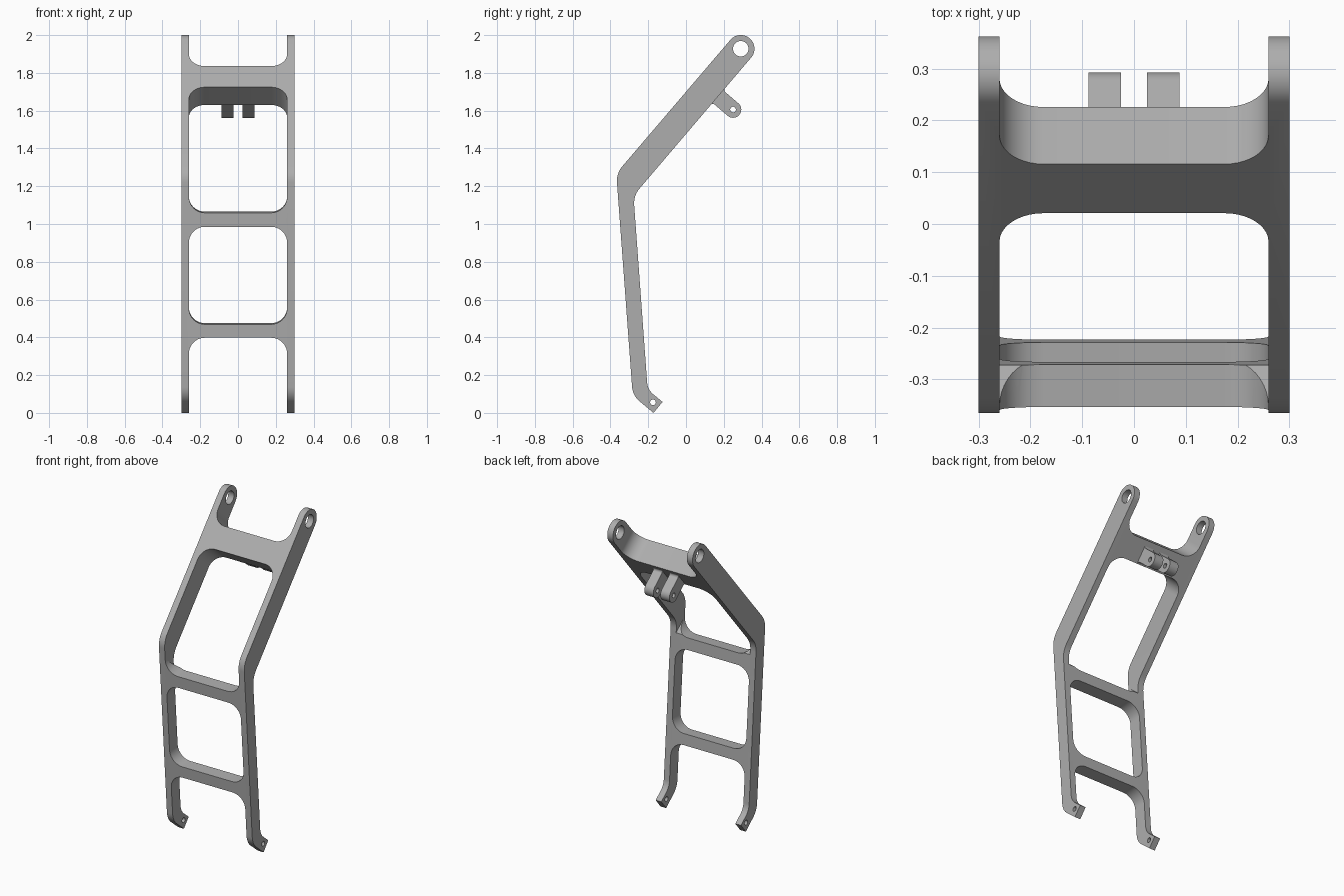
import bpy, bmesh, math
from mathutils import Vector

if "Cube" in bpy.data.objects:
    bpy.data.objects.remove(bpy.data.objects["Cube"])

grey = bpy.data.materials.new("satin grey metal")
grey.use_nodes = True
colour = (0.42, 0.42, 0.42, 1)
grey.diffuse_color = colour
grey.node_tree.nodes["Principled BSDF"].inputs["Base Color"].default_value = colour

X, Y, Z = Vector((1, 0, 0)), Vector((0, 1, 0)), Vector((0, 0, 1))


def rounded(corners, steps=10):
    """Turn (a, b, radius) corners into a filleted outline."""
    out = []
    for i, (a, b, r) in enumerate(corners):
        p = Vector((a, b))
        if r == 0:
            out.append(p)
            continue
        d1 = (Vector(corners[i - 1][:2]) - p).normalized()
        d2 = (Vector(corners[(i + 1) % len(corners)][:2]) - p).normalized()
        half = d1.angle(d2) / 2
        centre = p + (d1 + d2).normalized() * r / math.sin(half)
        start = p + d1 * r / math.tan(half) - centre
        end = p + d2 * r / math.tan(half) - centre
        sweep = math.pi - 2 * half
        for k in range(steps + 1):
            t = k / steps
            out.append(centre + (start * math.sin((1 - t) * sweep)
                                 + end * math.sin(t * sweep)) / math.sin(sweep))
    return out


def prism(name, outline, origin, a, b, depth, lo, hi):
    """Extrude an outline in the a, b plane along depth from lo to hi."""
    bm = bmesh.new()
    face = bm.faces.new([bm.verts.new(origin + a * p.x + b * p.y + depth * lo) for p in outline])
    new = bmesh.ops.extrude_face_region(bm, geom=[face])["geom"]
    bmesh.ops.translate(bm, vec=depth * (hi - lo),
                        verts=[v for v in new if isinstance(v, bmesh.types.BMVert)])
    bmesh.ops.recalc_face_normals(bm, faces=bm.faces)
    mesh = bpy.data.meshes.new(name)
    bm.to_mesh(mesh)
    bm.free()
    obj = bpy.data.objects.new(name, mesh)
    bpy.context.collection.objects.link(obj)
    return obj


def cut(obj, cutter):
    """Subtract the cutter and throw it away."""
    mod = obj.modifiers.new("cut", 'BOOLEAN')
    mod.operation, mod.solver, mod.object = 'DIFFERENCE', 'EXACT', cutter
    bpy.context.view_layer.objects.active = obj
    bpy.ops.object.modifier_apply(modifier=mod.name)
    bpy.data.objects.remove(cutter)


def bore(obj, y, z, radius):
    """Drill a round hole along x."""
    ring = [Vector((y + radius * math.cos(t), z + radius * math.sin(t)))
            for t in (math.tau * k / 32 for k in range(32))]
    cut(obj, prism("bore_cutter", ring, Vector(), Y, Z, X, -0.5, 0.5))


def finish(obj):
    obj.data.materials.clear()
    obj.data.materials.append(grey)
    bpy.ops.object.select_all(action='DESELECT')
    obj.select_set(True)
    bpy.context.view_layer.objects.active = obj
    bpy.ops.object.shade_smooth_by_angle(angle=math.radians(30))


# Bent side profile, extruded to the full width
profile = rounded([
    (0.282, 2.030, 0.072), (-0.369, 1.268, 0.12), (-0.282, 0.091, 0.11),
    (-0.172, 0.0, 0), (-0.124, 0.058, 0), (-0.203, 0.123, 0.09),
    (-0.278, 1.150, 0.12), (0.392, 1.936, 0.072)])
frame = prism("ladder_frame", profile, Vector(), Y, Z, X, -0.30, 0.30)

# Openings between the rails, square to each arm
HALF, R = 0.26, 0.085
upper = Vector((0, 0.649, 0.761)).normalized()
lower = Vector((0, -0.0735, 1)).normalized()


def opening(origin, along, low, high, r_low, r_high):
    outline = rounded([(-HALF, low, r_low), (HALF, low, r_low),
                       (HALF, high, r_high), (-HALF, high, r_high)])
    cut(frame, prism("opening_cutter", outline, origin, X, along, along.cross(X), -0.35, 0.35))


top_edge = Vector((0, 0.115, 1.836))        # front edge of the top plate
foot_edge = Vector((0, -0.305, 0.398))      # front edge of the lowest rung
opening(top_edge, upper, 0, 0.5, R, 0)
opening(top_edge, upper, -0.83, -0.146, 0, R)
opening(foot_edge, lower, 0.663, 0.86, R, 0)
opening(foot_edge, lower, 0.071, 0.589, R, R)
opening(foot_edge, lower, -0.6, 0, 0, R)

# Pivot holes in the rail tops and pin holes in the feet
bore(frame, 0.290, 1.928, 0.041)
bore(frame, -0.175, 0.056, 0.015)
finish(frame)

# Pair of lugs on the back of the top plate, flared at the root
lug_centre = Vector((0, 0.249, 1.606))
outward = X.cross(upper) * -1
if outward.y < 0:
    outward = -outward
W, root, flare = 0.0435, -0.106, 0.015
lug_outline = rounded([
    (-W - flare, root - 0.01, 0), (-W - flare, root, 0), (-W, root, flare * 0.99),
    (-W, W, W * 0.99), (W, W, W * 0.99), (W, root, flare * 0.99),
    (W + flare, root, 0), (W + flare, root - 0.01, 0)])
for side, name in ((1, "left_lug"), (-1, "right_lug")):
    lug = prism(name, lug_outline, lug_centre, upper, outward, X * side, 0.025, 0.088)
    bore(lug, lug_centre.y, lug_centre.z, 0.015)
    finish(lug)
